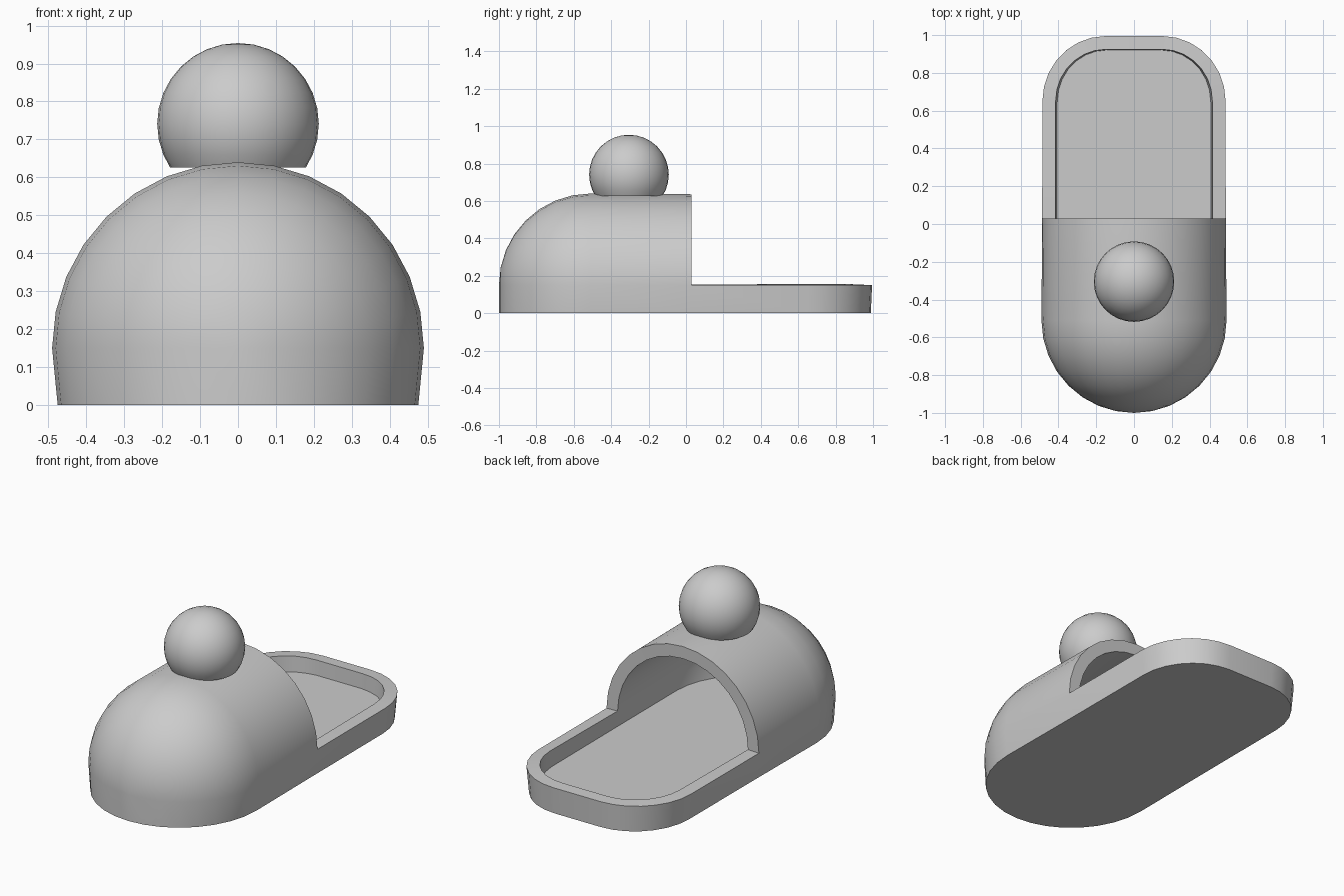
import bpy, bmesh
from math import sin, cos, pi
from mathutils import Vector

cube = bpy.data.objects.get("Cube")
if cube:
    bpy.data.objects.remove(cube, do_unlink=True)

grey = bpy.data.materials.new("plain grey")
grey.use_nodes = True
color = (0.6, 0.6, 0.6, 1)
grey.diffuse_color = color
grey.node_tree.nodes["Principled BSDF"].inputs["Base Color"].default_value = color

RIM, R, TOE_Y, OPEN_Y = 0.15, 0.49, -0.51, 0.03
WALL, STEPS, ARCH = 0.07, 8, 16


def finish(bm, name, thickness=0):
    """Turn a bmesh into a smooth-shaded object, optionally with wall thickness."""
    bmesh.ops.recalc_face_normals(bm, faces=bm.faces)
    mesh = bpy.data.meshes.new(name)
    bm.to_mesh(mesh)
    bm.free()
    mesh.materials.append(grey)
    obj = bpy.data.objects.new(name, mesh)
    bpy.context.collection.objects.link(obj)
    bpy.ops.object.select_all(action='DESELECT')
    obj.select_set(True)
    bpy.context.view_layer.objects.active = obj
    if thickness:
        mod = obj.modifiers.new("wall", 'SOLIDIFY')
        mod.thickness = thickness
        mod.offset = -1
        mod.use_even_offset = True
        bpy.ops.object.modifier_apply(modifier=mod.name)
    bpy.ops.object.shade_smooth_by_angle(angle=pi / 6)
    return obj


# Slipper: arched hood over a round toe, running back to the opening
bm = bmesh.new()
tip = bm.verts.new((0, TOE_Y - R, RIM))
stations = []
for i in range(1, STEPS + 1):
    a = pi / 2 * (1 - i / STEPS)
    stations.append((TOE_Y - R * sin(a), R * cos(a)))
stations.append((OPEN_Y, R - 0.004))
arches = [[bm.verts.new((r * cos(pi * k / ARCH), y, RIM + r * sin(pi * k / ARCH)))
           for k in range(ARCH + 1)] for y, r in stations]
for k in range(ARCH):
    bm.faces.new((tip, arches[0][k], arches[0][k + 1]))
    for a, b in zip(arches, arches[1:]):
        bm.faces.new((a[k], b[k], b[k + 1], a[k + 1]))

# Heel outline with rounded corners, at rim height
corner = [(0.15 + 0.335 * cos(pi / 2 * i / 7), 0.65 + 0.345 * sin(pi / 2 * i / 7))
          for i in range(8)]
heel = [bm.verts.new((x, y, RIM)) for x, y in corner]
heel += [bm.verts.new((-x, y, RIM)) for x, y in reversed(corner)]

# Side wall below the rim, tapering slightly to the flat sole
rim = [tip] + [a[0] for a in arches] + heel + [a[-1] for a in reversed(arches)]
base = [bm.verts.new((v.co.x * 0.97, v.co.y * (0.993 if v.co.y > 0 else 1), 0))
        for v in rim]
for i in range(len(rim)):
    j = (i + 1) % len(rim)
    bm.faces.new((rim[i], rim[j], base[j], base[i]))
sole = bm.faces.new(base)
bm.normal_update()
bmesh.ops.recalc_face_normals(bm, faces=bm.faces)
if sole.normal.z > 0:
    bmesh.ops.reverse_faces(bm, faces=bm.faces)
finish(bm, "slipper_body", WALL)

# Pompom: ball with a flat underside resting on the hood
bm = bmesh.new()
bmesh.ops.create_uvsphere(bm, u_segments=32, v_segments=16, radius=0.213)
bmesh.ops.translate(bm, verts=bm.verts, vec=(0, -0.305, 0.741))
cut = bmesh.ops.bisect_plane(bm, geom=bm.verts[:] + bm.edges[:] + bm.faces[:],
                             plane_co=Vector((0, 0, 0.626)), plane_no=Vector((0, 0, 1)),
                             clear_inner=True)
bmesh.ops.contextual_create(bm, geom=[e for e in cut["geom_cut"]
                                      if isinstance(e, bmesh.types.BMEdge)])
finish(bm, "pompom")
